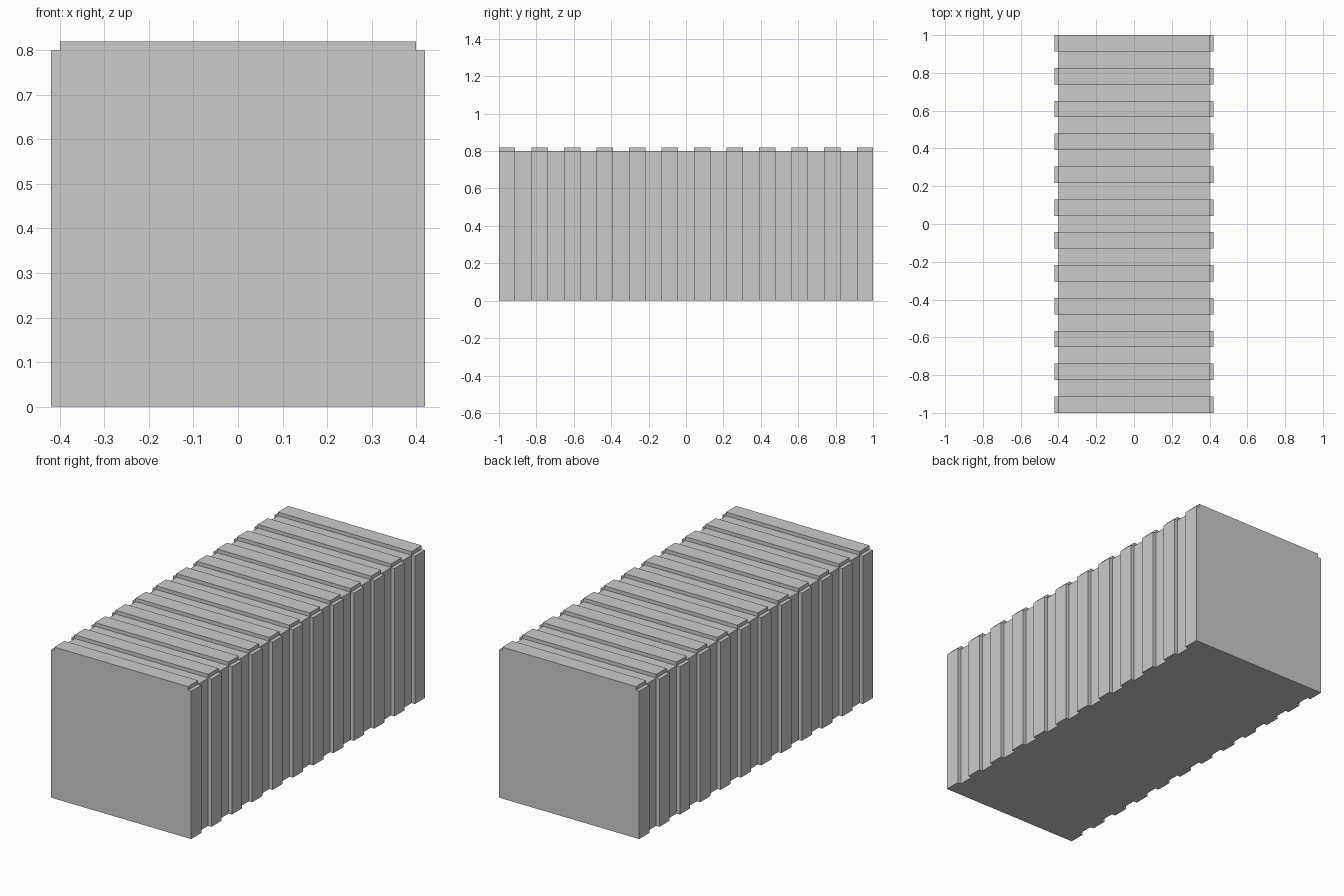
import bpy, bmesh
from mathutils import Matrix

if "Cube" in bpy.data.objects:
    bpy.data.objects.remove(bpy.data.objects["Cube"])

W, L, H = 0.8, 2.0, 0.8      # core box
RIBS, DEPTH = 12, 0.02       # raised ribs per panel
STRIPS = RIBS * 2 - 1        # ribs and equal gaps between them
step = L / STRIPS

# Core box standing on the floor
bm = bmesh.new()
bmesh.ops.create_cube(bm, size=1, matrix=Matrix.Translation((0, 0, H / 2)) @ Matrix.Diagonal((W, L, H, 1)))
bm.normal_update()
panels = [f for f in bm.faces if abs(f.normal.x) > 0.9 or f.normal.z > 0.9]

# Cut the sides and roof into equal strips along the length
for i in range(1, STRIPS):
    bmesh.ops.bisect_plane(bm, geom=bm.verts[:] + bm.edges[:] + bm.faces[:],
                           plane_co=(0, -L / 2 + i * step, 0), plane_no=(0, 1, 0))
bm.normal_update()

# Raise every other strip on the sides and roof into a rib
ribs = [f for f in bm.faces
        if (abs(f.normal.x) > 0.9 or f.normal.z > 0.9)
        and int((f.calc_center_median().y + L / 2) / step) % 2 == 0]
for f in bmesh.ops.extrude_discrete_faces(bm, faces=ribs)["faces"]:
    f.normal_update()
    bmesh.ops.translate(bm, verts=f.verts[:], vec=f.normal * DEPTH)
bm.normal_update()

mesh = bpy.data.meshes.new("ribbed_container")
bm.to_mesh(mesh)
bm.free()
bpy.context.collection.objects.link(bpy.data.objects.new("ribbed_container", mesh))
